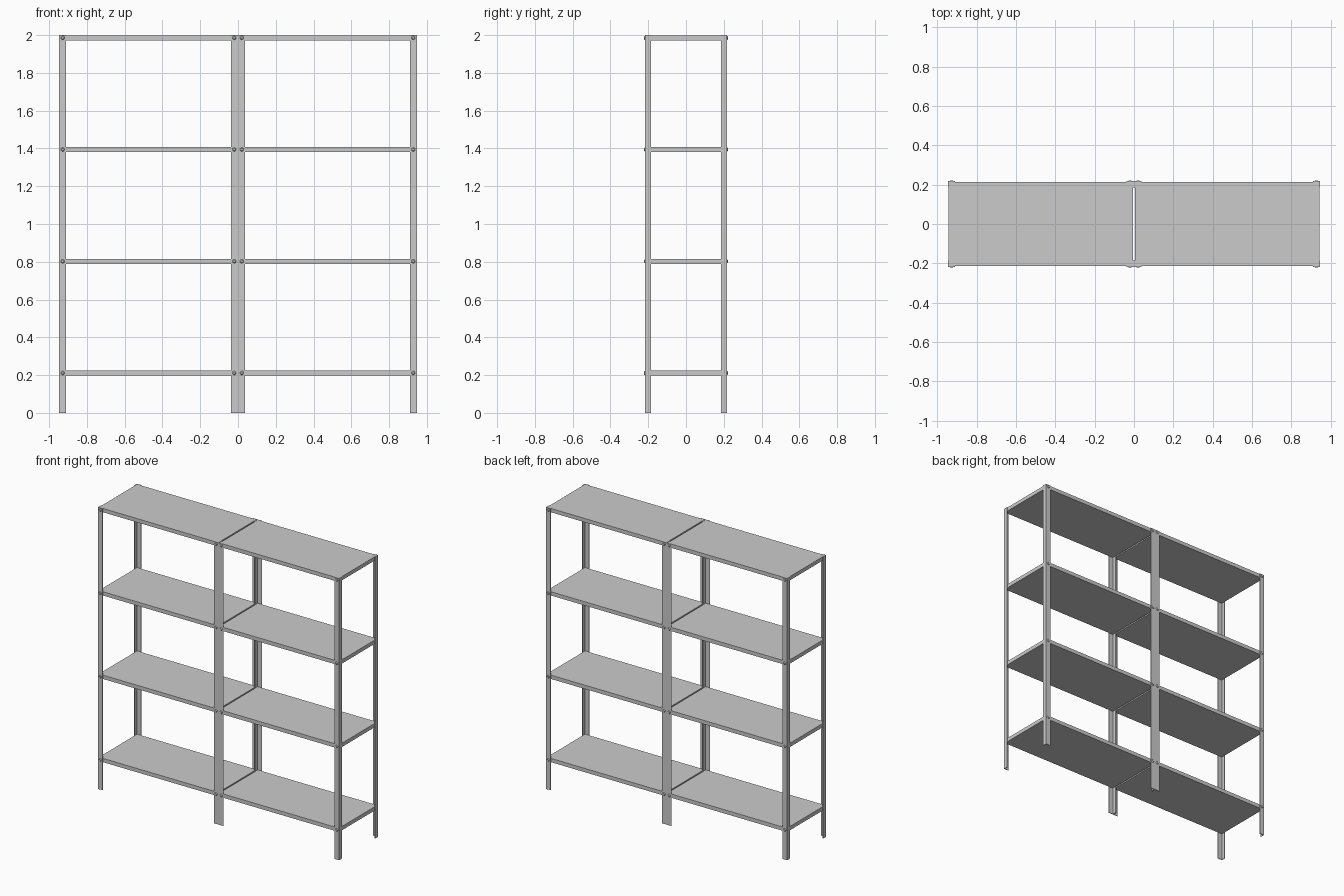
import bpy, bmesh, math
from mathutils import Matrix

if "Cube" in bpy.data.objects:
    bpy.data.objects.remove(bpy.data.objects["Cube"])

T = 0.004                    # sheet thickness of the posts
X_IN, X_OUT = 0.001, 0.947   # one bay, measured from the centre line
Y = 0.218                    # outer face of the posts
SHELF_TOPS = [0.225, 0.816, 1.408, 1.999]
SHELF_H = 0.027


def finish(name, bm):
    bmesh.ops.recalc_face_normals(bm, faces=bm.faces)
    me = bpy.data.meshes.new(name)
    bm.to_mesh(me)
    bm.free()
    ob = bpy.data.objects.new(name, me)
    bpy.context.collection.objects.link(ob)
    return ob


def post(name, x, y, dx, dy):
    """L-angle upright; dx, dy point from its outer corner into the bay."""
    w, d = 0.036, 0.032
    prof = [(0, 0), (w, 0), (w, T), (T, T), (T, d), (0, d)]
    bm = bmesh.new()
    face = bm.faces.new([bm.verts.new((x + dx * a, y + dy * b, 0)) for a, b in prof])
    ext = bmesh.ops.extrude_face_region(bm, geom=[face])
    verts = [v for v in ext["geom"] if isinstance(v, bmesh.types.BMVert)]
    bmesh.ops.translate(bm, verts=verts, vec=(0, 0, 2))
    return finish(name, bm)


def shelf(name, x0, x1, top):
    bm = bmesh.new()
    size = (x1 - x0, 2 * (Y - T), SHELF_H)
    m = Matrix.Translation(((x0 + x1) / 2, 0, top - SHELF_H / 2)) @ Matrix.Diagonal((*size, 1))
    bmesh.ops.create_cube(bm, size=1, matrix=m)
    return finish(name, bm)


def bolt(name, x, y, z):
    """Low domed bolt head on the outside of a post flange."""
    bm = bmesh.new()
    s = 1 if y > 0 else -1
    m = Matrix.Translation((x, y + s * 0.002, z)) @ Matrix.Rotation(-s * math.pi / 2, 4, 'X')
    bmesh.ops.create_cone(bm, cap_ends=True, segments=12, radius1=0.011,
                          radius2=0.006, depth=0.005, matrix=m)
    return finish(name, bm)


for side, sx in (("left", -1), ("right", 1)):
    # four uprights per bay, with a bolt at every shelf
    for end, x, dx in (("inner", X_IN, 1), ("outer", X_OUT, -1)):
        for face, sy in (("front", -1), ("back", 1)):
            post(f"{side}_{end}_{face}_post", sx * x, sy * Y, sx * dx, -sy)
            for i, top in enumerate(SHELF_TOPS):
                bolt(f"{side}_{end}_{face}_bolt_{i + 1}", sx * (x + dx * 0.019),
                     sy * Y, top - SHELF_H / 2)
    # four shelves per bay, fitted inside the uprights
    for i, top in enumerate(SHELF_TOPS):
        x0, x1 = sorted((sx * (X_IN + T), sx * (X_OUT - T)))
        shelf(f"{side}_shelf_{i + 1}", x0, x1, top)
